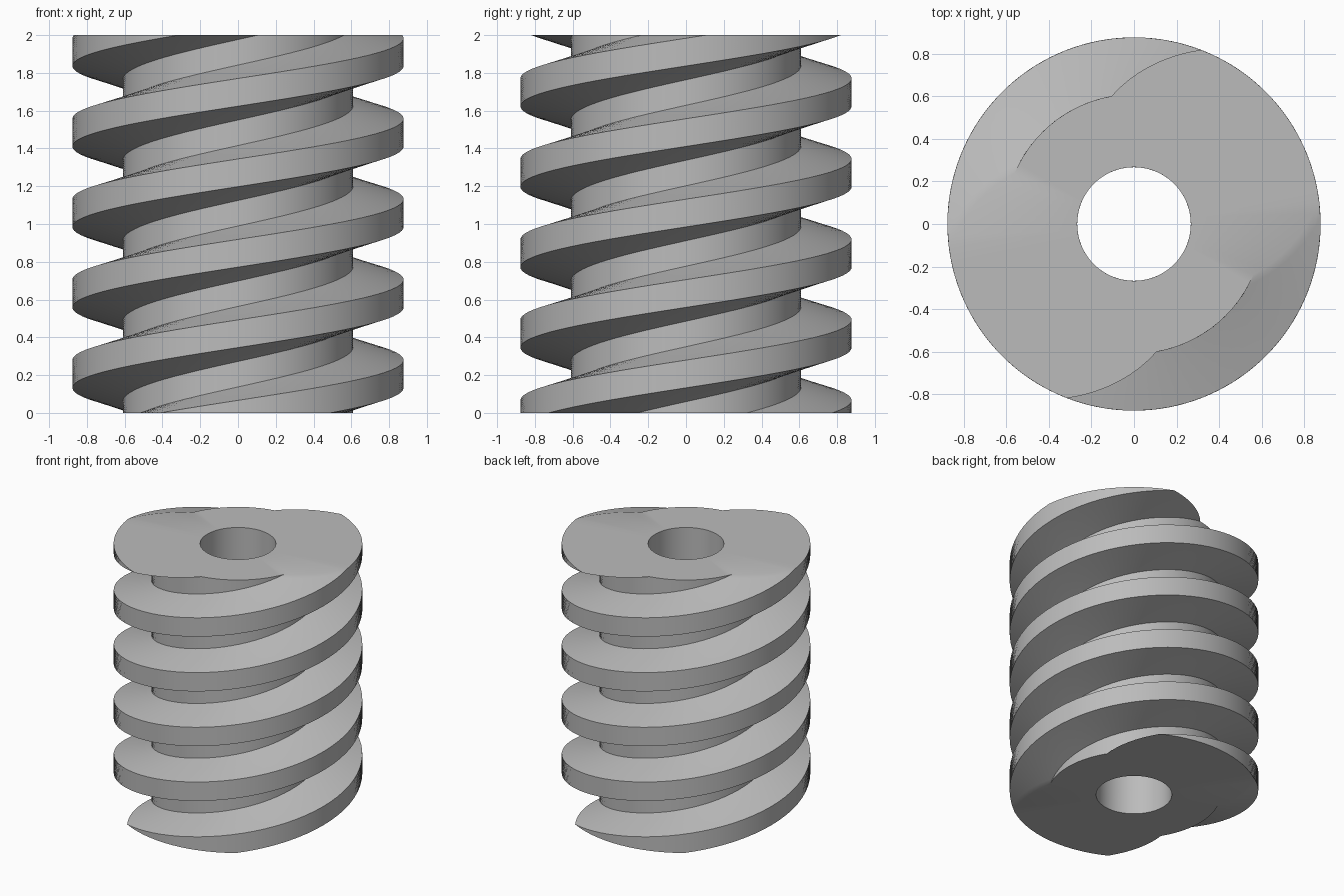
import bpy
import bmesh
import math

if "Cube" in bpy.data.objects:
    bpy.data.objects.remove(bpy.data.objects["Cube"], do_unlink=True)

HEIGHT = 2.0
LEAD = 0.852          # rise per full turn
STARTS = 2
BORE, ROOT, CREST = 0.267, 0.61, 0.877
LAYERS = 168

# Cross-section at the top: (start angle, end angle, start radius, end radius, steps)
SPANS = [
    (7, 69, CREST, CREST, 14),    # crest
    (69, 100, CREST, ROOT, 8),    # lower flank
    (100, 157, ROOT, ROOT, 13),   # root
    (157, 187, ROOT, CREST, 8),   # upper flank
]


def cross_section():
    points = []
    for start in range(STARTS):
        turn = start * 360 / STARTS
        for a0, a1, r0, r1, steps in SPANS:
            for i in range(steps):
                t = i / steps
                points.append((math.radians(turn + a0 + (a1 - a0) * t),
                               r0 + (r1 - r0) * t))
    return points


def polar(bm, angle, radius, z):
    return bm.verts.new((radius * math.cos(angle), radius * math.sin(angle), z))


def join_rings(bm, a, b):
    n = len(a)
    for i in range(n):
        j = (i + 1) % n
        bm.faces.new((a[i], a[j], b[j], b[i]))


# Worm body: the section twisted upward along the helix
section = cross_section()
bm = bmesh.new()
outer, inner = [], []
for k in range(LAYERS + 1):
    z = HEIGHT * k / LAYERS
    twist = 2 * math.pi * (z - HEIGHT) / LEAD
    outer.append([polar(bm, a + twist, r, z) for a, r in section])
    inner.append([polar(bm, a + twist, BORE, z) for a, r in section])
for k in range(LAYERS):
    join_rings(bm, outer[k], outer[k + 1])
    join_rings(bm, inner[k + 1], inner[k])

# Flat end faces around the bore
join_rings(bm, inner[0], outer[0])
join_rings(bm, outer[-1], inner[-1])
bmesh.ops.recalc_face_normals(bm, faces=bm.faces)

mesh = bpy.data.meshes.new("worm_gear")
bm.to_mesh(mesh)
bm.free()
worm = bpy.data.objects.new("worm_gear", mesh)
bpy.context.collection.objects.link(worm)

# Plain grey metal
grey = bpy.data.materials.new("grey_metal")
grey.use_nodes = True
color = (0.5, 0.5, 0.5, 1)
grey.diffuse_color = color
grey.node_tree.nodes["Principled BSDF"].inputs["Base Color"].default_value = color
mesh.materials.append(grey)

bpy.ops.object.select_all(action='DESELECT')
worm.select_set(True)
bpy.context.view_layer.objects.active = worm
bpy.ops.object.shade_smooth_by_angle(angle=math.radians(30))
